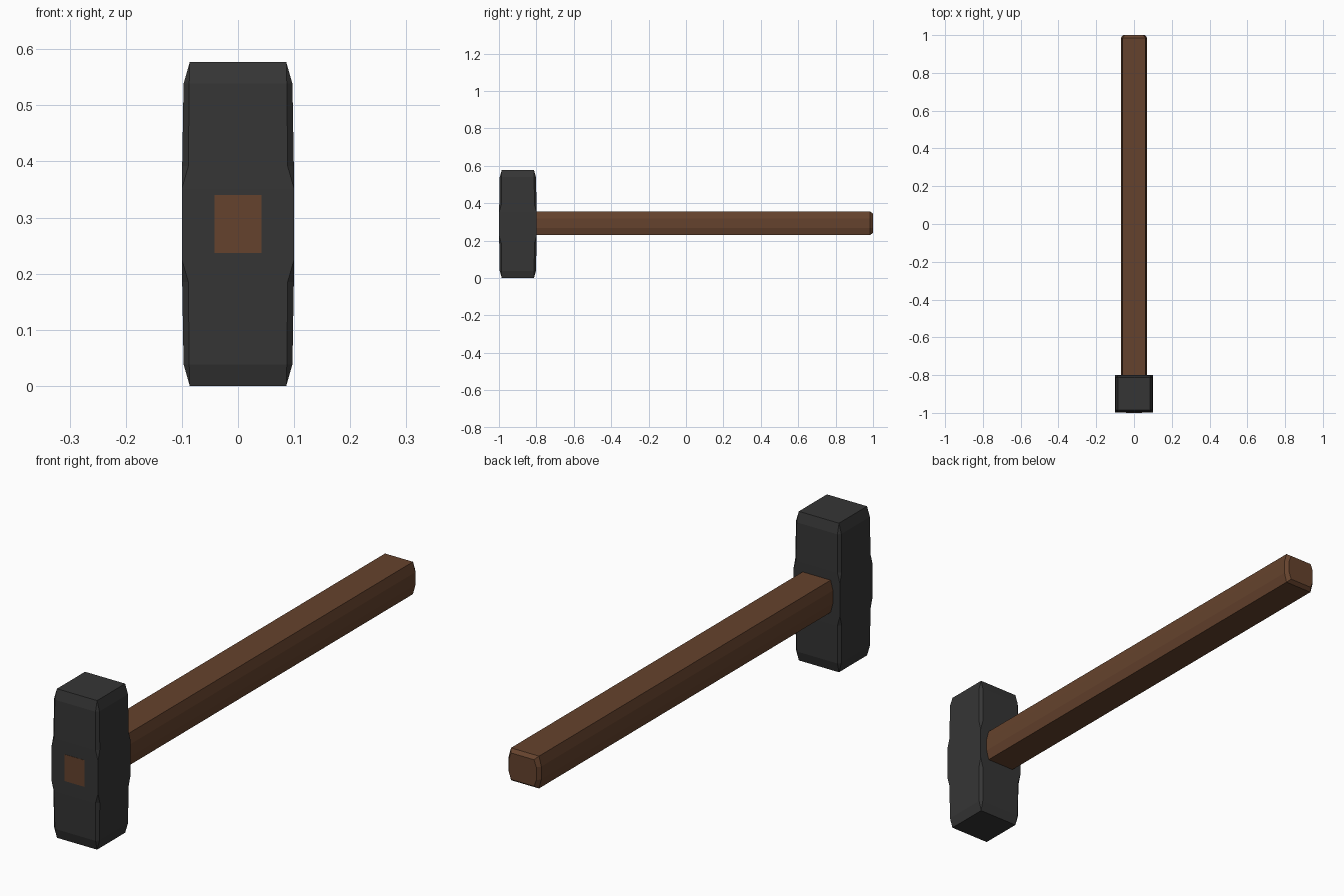
import bpy, bmesh

cube = bpy.data.objects.get("Cube")
if cube:
    bpy.data.objects.remove(cube, do_unlink=True)


def make_material(name, rgb):
    mat = bpy.data.materials.new(name)
    mat.use_nodes = True
    mat.diffuse_color = (*rgb, 1)
    bsdf = mat.node_tree.nodes["Principled BSDF"]
    bsdf.inputs["Base Color"].default_value = (*rgb, 1)
    bsdf.inputs["Roughness"].default_value = 0.8
    return mat


def loft(name, rings, mat):
    """Skin a stack of equal-length point rings and cap both ends."""
    bm = bmesh.new()
    loops = [[bm.verts.new(p) for p in ring] for ring in rings]
    for a, b in zip(loops, loops[1:]):
        for i in range(len(a)):
            j = (i + 1) % len(a)
            bm.faces.new((a[i], a[j], b[j], b[i]))
    bm.faces.new(loops[0])
    bm.faces.new(loops[-1])
    bmesh.ops.remove_doubles(bm, verts=bm.verts, dist=0.0005)
    bmesh.ops.recalc_face_normals(bm, faces=bm.faces)
    mesh = bpy.data.meshes.new(name)
    bm.to_mesh(mesh)
    bm.free()
    mesh.materials.append(mat)
    obj = bpy.data.objects.new(name, mesh)
    bpy.context.collection.objects.link(obj)
    return obj


iron = make_material("dark iron", (0.036, 0.036, 0.036))
wood = make_material("brown wood", (0.13, 0.055, 0.026))

HEAD_Y, HEAD_Z = -0.899, 0.2885


def head_ring(z, half, cut):
    """Square section with corners cut off; a zero cut leaves it square."""
    k = half - cut
    pts = [(half, -k), (half, k), (k, half), (-k, half),
           (-half, k), (-half, -k), (-k, -half), (k, -half)]
    return [(x, HEAD_Y + y, HEAD_Z + z) for x, y in pts]


# Hammer head: square waist, chamfered cheeks, tapered striking faces
half_profile = [(0.063, 0.1, 0), (0.103, 0.0995, 0.011),
                (0.25, 0.097, 0.010), (0.2885, 0.086, 0)]
lower = [head_ring(-z, h, c) for z, h, c in reversed(half_profile)]
upper = [head_ring(z, h, c) for z, h, c in half_profile]
loft("hammer_head", lower + upper, iron)


def handle_ring(y, inset):
    """Flat-topped section with slightly bulging sides."""
    flat, side, tall, mid = 0.06 - inset, 0.07 - inset, 0.0625 - inset, 0.025
    pts = [(flat, tall), (side, mid), (side, -mid), (flat, -tall),
           (-flat, -tall), (-side, -mid), (-side, mid), (-flat, tall)]
    return [(x, y, 0.2925 + z) for x, z in pts]


# Handle with a bevelled butt end
loft("handle", [handle_ring(-0.85, 0), handle_ring(0.985, 0),
                handle_ring(1.0, 0.011)], wood)

# Handle tip showing through the front of the head
tip = [(-0.042, 0.237), (0.042, 0.237), (0.042, 0.34), (-0.042, 0.34)]
loft("handle_tip", [[(x, y, z) for x, z in tip] for y in (-1.0, -0.995)], wood)
